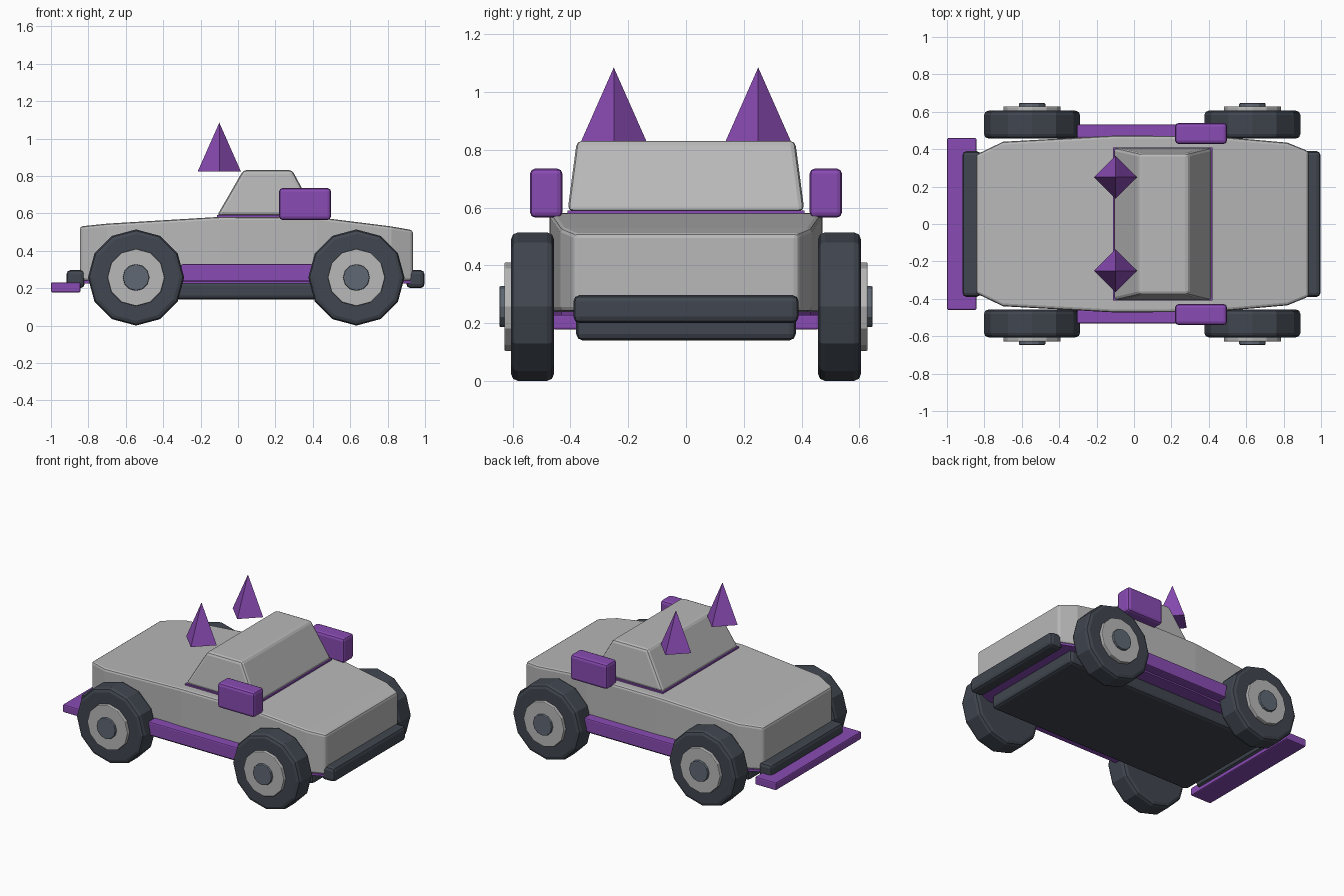
import bpy, bmesh, math
from mathutils import Matrix

if "Cube" in bpy.data.objects:
    bpy.data.objects.remove(bpy.data.objects["Cube"])


def material(name, rgb):
    m = bpy.data.materials.new(name)
    m.diffuse_color = (*rgb, 1)
    m.use_nodes = True
    m.node_tree.nodes["Principled BSDF"].inputs["Base Color"].default_value = m.diffuse_color
    return m


GREY = material("light grey", (0.48, 0.48, 0.48))
PURPLE = material("purple", (0.25, 0.07, 0.45))
DARK = material("dark slate", (0.052, 0.062, 0.08))
STEEL = material("blue steel", (0.115, 0.14, 0.175))


def finish(bm, name, mat, bevel=0.0, segments=2):
    bmesh.ops.recalc_face_normals(bm, faces=bm.faces[:])
    me = bpy.data.meshes.new(name)
    bm.to_mesh(me)
    bm.free()
    me.materials.append(mat)
    ob = bpy.data.objects.new(name, me)
    bpy.context.collection.objects.link(ob)
    if bevel:
        mod = ob.modifiers.new("rounded edges", 'BEVEL')
        mod.width = bevel
        mod.segments = segments
        mod.limit_method = 'ANGLE'
        mod.angle_limit = math.radians(35)
    return ob


def loft(name, rings, mat, bevel=0.0, segments=2):
    """Skin a row of rings that all have the same number of points."""
    bm = bmesh.new()
    rows = [[bm.verts.new(p) for p in ring] for ring in rings]
    n = len(rows[0])
    for a, b in zip(rows, rows[1:]):
        for i in range(n):
            j = (i + 1) % n
            bm.faces.new((a[i], a[j], b[j], b[i]))
    bm.faces.new(rows[0])
    bm.faces.new(rows[-1])
    return finish(bm, name, mat, bevel, segments)


def rect(x0, x1, y0, y1, z):
    return [(x0, y0, z), (x1, y0, z), (x1, y1, z), (x0, y1, z)]


def box(name, x, y, z, mat, bevel=0.0):
    return loft(name, [rect(*x, *y, z[0]), rect(*x, *y, z[1])], mat, bevel)


def disc(name, x, z, y0, y1, radius, mat, side, bevel, sides=12):
    """Cylinder along y, with a corner at the top."""
    rings = []
    for y in (y0, y1):
        rings.append([(x + radius * math.sin(2 * math.pi * i / sides), side * y,
                       z + radius * math.cos(2 * math.pi * i / sides))
                      for i in range(sides)])
    ob = loft(name, rings, mat)
    if bevel:
        mod = ob.modifiers.new("rounded edges", 'BEVEL')
        mod.width = bevel
        mod.segments = 2
        mod.limit_method = 'ANGLE'
        mod.angle_limit = math.radians(50)
    return ob


# Body: cross sections along the length (x, half width, top height)
stations = [(-0.845, 0.37, 0.53), (-0.70, 0.44, 0.545), (-0.10, 0.473, 0.581),
            (0.42, 0.47, 0.58), (0.82, 0.435, 0.53), (0.935, 0.388, 0.51)]
BASE = 0.24
loft("body", [[(x, -w, BASE), (x, w, BASE), (x, w, t), (x, -w, t)]
              for x, w, t in stations], GREY, 0.015)

# Thin trim panel under the body, same outline
outline = [(x, -w + 0.004) for x, w, t in stations]
outline += [(x, w - 0.004) for x, w, t in reversed(stations)]
loft("underbody_trim", [[(x, y, z) for x, y in outline] for z in (0.226, 0.24)], PURPLE)

# Chassis below
box("chassis", (-0.74, 0.83), (-0.38, 0.38), (0.14, 0.235), DARK, 0.022)

# Cabin on its trim plate
loft("cabin", [rect(-0.112, 0.42, -0.41, 0.41, 0.588),
               rect(0.028, 0.29, -0.378, 0.378, 0.831)], GREY, 0.018)
box("cabin_trim", (-0.112, 0.42), (-0.41, 0.41), (0.57, 0.59), PURPLE)

# Bumpers and front splitter
box("front_bumper", (-0.917, -0.82), (-0.39, 0.39), (0.2, 0.297), DARK, 0.022)
box("rear_bumper", (0.9, 0.997), (-0.39, 0.39), (0.2, 0.297), DARK, 0.022)
box("front_splitter", (-1.0, -0.842), (-0.46, 0.46), (0.177, 0.231), PURPLE, 0.008)

for side, label in ((-1, "right"), (1, "left")):
    def span(a, b):
        return tuple(sorted((side * a, side * b)))

    # Side sill and side pod
    box(f"{label}_sill", (-0.305, 0.40), span(0.46, 0.532), (0.236, 0.328), PURPLE, 0.008)
    box(f"{label}_side_pod", (0.22, 0.497), span(0.428, 0.54), (0.565, 0.735), PURPLE, 0.018)

    # Four-sided roof spike
    bm = bmesh.new()
    bmesh.ops.create_cone(bm, cap_ends=True, segments=4, radius1=0.115, radius2=0,
                          depth=0.26,
                          matrix=Matrix.Translation((-0.1, side * 0.25, 0.955)))
    finish(bm, f"{label}_spike", PURPLE)

    # Wheels: tyre, rim and hub cap
    for x, end in ((-0.545, "front"), (0.633, "rear")):
        tag = f"{end}_{label}"
        disc(f"{tag}_tyre", x, 0.257, 0.457, 0.606, 0.257, DARK, side, 0.024)
        disc(f"{tag}_rim", x, 0.257, 0.59, 0.629, 0.153, GREY, side, 0.005)
        disc(f"{tag}_hub_cap", x, 0.257, 0.61, 0.646, 0.071, STEEL, side, 0.005)
